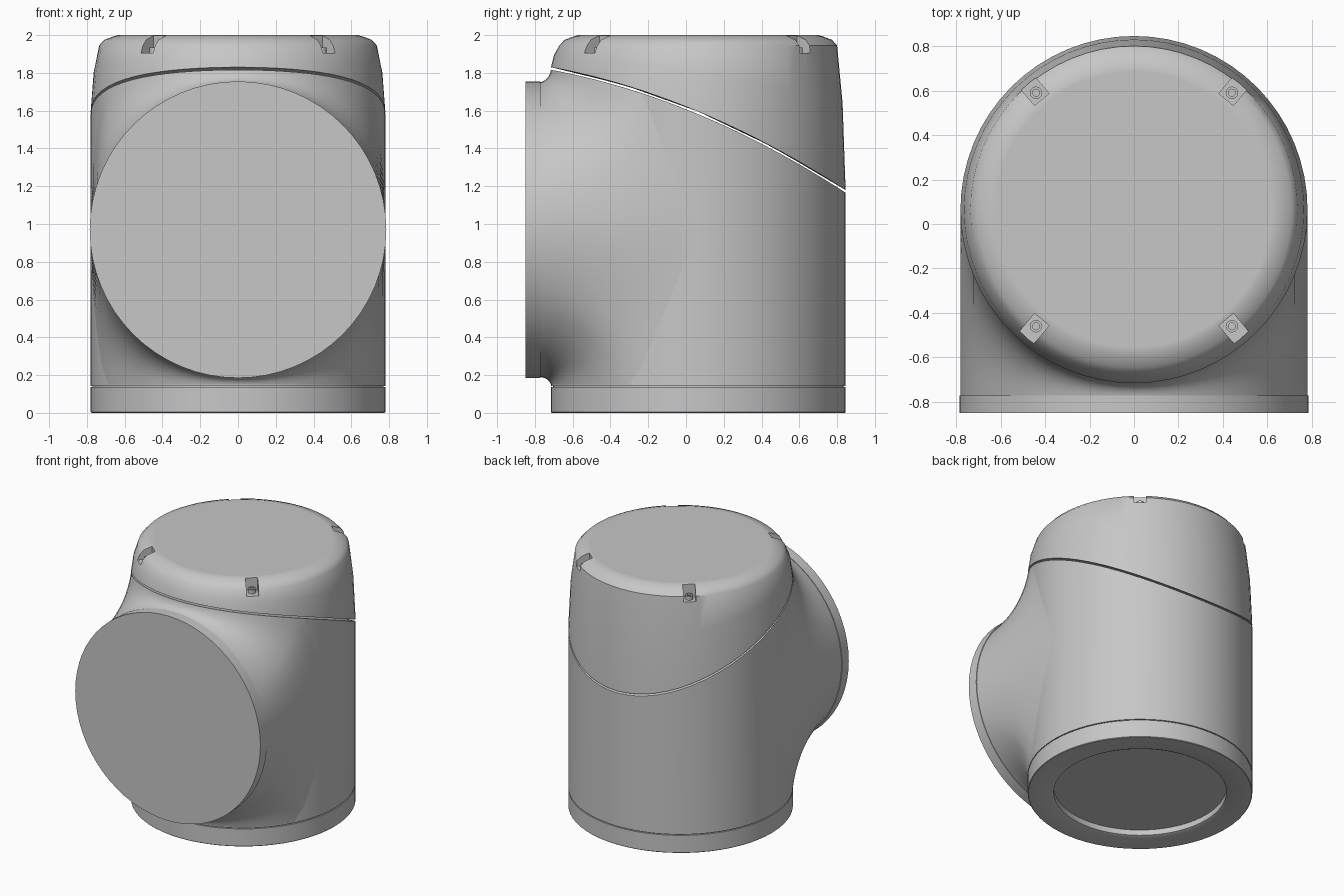
import bpy, bmesh, math
from mathutils import Matrix, Vector

if "Cube" in bpy.data.objects:
    bpy.data.objects.remove(bpy.data.objects["Cube"])

R = 0.78        # housing radius
CY = 0.065      # housing axis, y
CZ = 0.97       # port axis, z
SEG = 64

grey = bpy.data.materials.new("light grey")
grey.use_nodes = True
grey.diffuse_color = (0.57, 0.57, 0.57, 1)
grey.node_tree.nodes["Principled BSDF"].inputs["Base Color"].default_value = (0.57, 0.57, 0.57, 1)


def seam(u):
    """Height of the slanted, slightly curved seam at depth u from the axis."""
    return 1.595 - 0.417 * u - 0.148 * u * u


def below_seam(u):
    return seam(u) - 0.014


def smooth(obj, angle=35):
    bpy.ops.object.select_all(action='DESELECT')
    obj.select_set(True)
    bpy.context.view_layer.objects.active = obj
    bpy.ops.object.shade_smooth_by_angle(angle=math.radians(angle))


def finish(bm, name, angle=35):
    bmesh.ops.recalc_face_normals(bm, faces=bm.faces)
    mesh = bpy.data.meshes.new(name)
    bm.to_mesh(mesh)
    bm.free()
    mesh.materials.append(grey)
    obj = bpy.data.objects.new(name, mesh)
    bpy.context.collection.objects.link(obj)
    smooth(obj, angle)
    return obj


def lathe(name, profile, seg=SEG, matrix=None):
    """Closed solid from (radius, height) pairs; a height may be a function of depth."""
    bm = bmesh.new()
    rings = []
    for r, h in profile:
        height = h if callable(h) else (lambda u, h=h: h)
        if r == 0:
            rings.append([bm.verts.new((0, 0, height(0)))] * seg)
            continue
        ring = []
        for i in range(seg):
            a = math.tau * i / seg
            x, u = r * math.cos(a), r * math.sin(a)
            ring.append(bm.verts.new((x, u, height(u))))
        rings.append(ring)
    for lo, hi in zip(rings, rings[1:]):
        for i in range(seg):
            j = (i + 1) % seg
            bm.faces.new(list(dict.fromkeys((lo[i], lo[j], hi[j], hi[i]))))
    bm.transform(matrix or Matrix.Translation((0, CY, 0)))
    return finish(bm, name)


# Base ring with a shallow recess underneath
lathe("base_ring", [(0, 0.05), (0.6, 0.05), (0.6, 0.008), (0.62, 0.0), (0.776, 0.0),
                    (R, 0.004), (R, 0.136), (0.76, 0.136), (0, 0.136)])
lathe("base_core", [(0, 0.12), (0.77, 0.12), (0.77, 0.16), (0, 0.16)])

# Main housing, cut off along the slanted seam
lathe("housing", [(0, 0.143), (R, 0.143), (R, below_seam), (0.4, below_seam), (0, below_seam)])

# Cap with tapered wall, rounded shoulder and flat lid
cap = lathe("cap", [(0, seam), (0.4, seam), (R, seam),
                    (0.764, lambda u: 0.4 * seam(u) + 0.6 * 1.94),
                    (0.735, 1.945), (0.708, 1.975), (0.66, 1.993), (0.635, 2.0),
                    (0.62, 2.0), (0, 2.0)])

# Port flange on the front
lathe("port_flange", [(0, 0.77), (0.785, 0.77), (0.785, 0.85), (0, 0.85)],
      matrix=Matrix.Translation((0, 0, CZ)) @ Matrix.Rotation(math.pi / 2, 4, 'X'))

# Concave blend running from the port flange onto the housing
bm = bmesh.new()
STEPS = 10
strips = []
for i in range(SEG):
    a = math.tau * i / SEG
    x, s = R * math.cos(a), math.sin(a)
    y1, z0 = CY - R * abs(s), CZ + R * s
    room = below_seam(y1 - CY) - z0 if s > 0 else z0 - 0.15
    rise = math.copysign(min(1.1 * abs(s), room), s)
    start, end = Vector((x, -0.772, z0)), Vector((x, y1, z0 + rise))
    corner = Vector((x, y1, z0)).lerp((start + end) / 2, 0.35)
    strip = []
    for k in range(STEPS + 1):
        t = k / STEPS
        strip.append(bm.verts.new(start.lerp(corner, t).lerp(corner.lerp(end, t), t)))
    strips.append(strip)
for a, b in zip(strips, strips[1:] + strips[:1]):
    for k in range(STEPS):
        bm.faces.new((a[k], b[k], b[k + 1], a[k + 1]))
finish(bm, "port_blend", 60)

# Four screw notches in the cap rim, each with a small screw
cutters = bmesh.new()
spots = [(sx * 0.44, sy * 0.525 + CY) for sx in (-1, 1) for sy in (-1, 1)]
for x, y in spots:
    turn = Matrix.Rotation(math.atan2(y - CY, x), 4, 'Z')
    place = Matrix.Translation((x, y, 1.97)) @ turn @ Matrix.Translation((0.04, 0, 0))
    bmesh.ops.create_cube(cutters, size=1, matrix=place @ Matrix.Diagonal((0.16, 0.085, 0.13, 1)))
cutter = finish(cutters, "notch_cutter")
cutter.hide_render = True
mod = cap.modifiers.new("notches", 'BOOLEAN')
mod.operation = 'DIFFERENCE'
mod.solver = 'EXACT'
mod.object = cutter
bpy.context.view_layer.objects.active = cap
bpy.ops.object.modifier_apply(modifier=mod.name)
bpy.data.objects.remove(cutter)
smooth(cap)

for n, (x, y) in enumerate(spots):
    lathe("screw_%d" % (n + 1), [(0, 1.89), (0.028, 1.89), (0.028, 1.935), (0.016, 1.935),
                                 (0.016, 1.915), (0, 1.915)], 12, Matrix.Translation((x, y, 0)))
